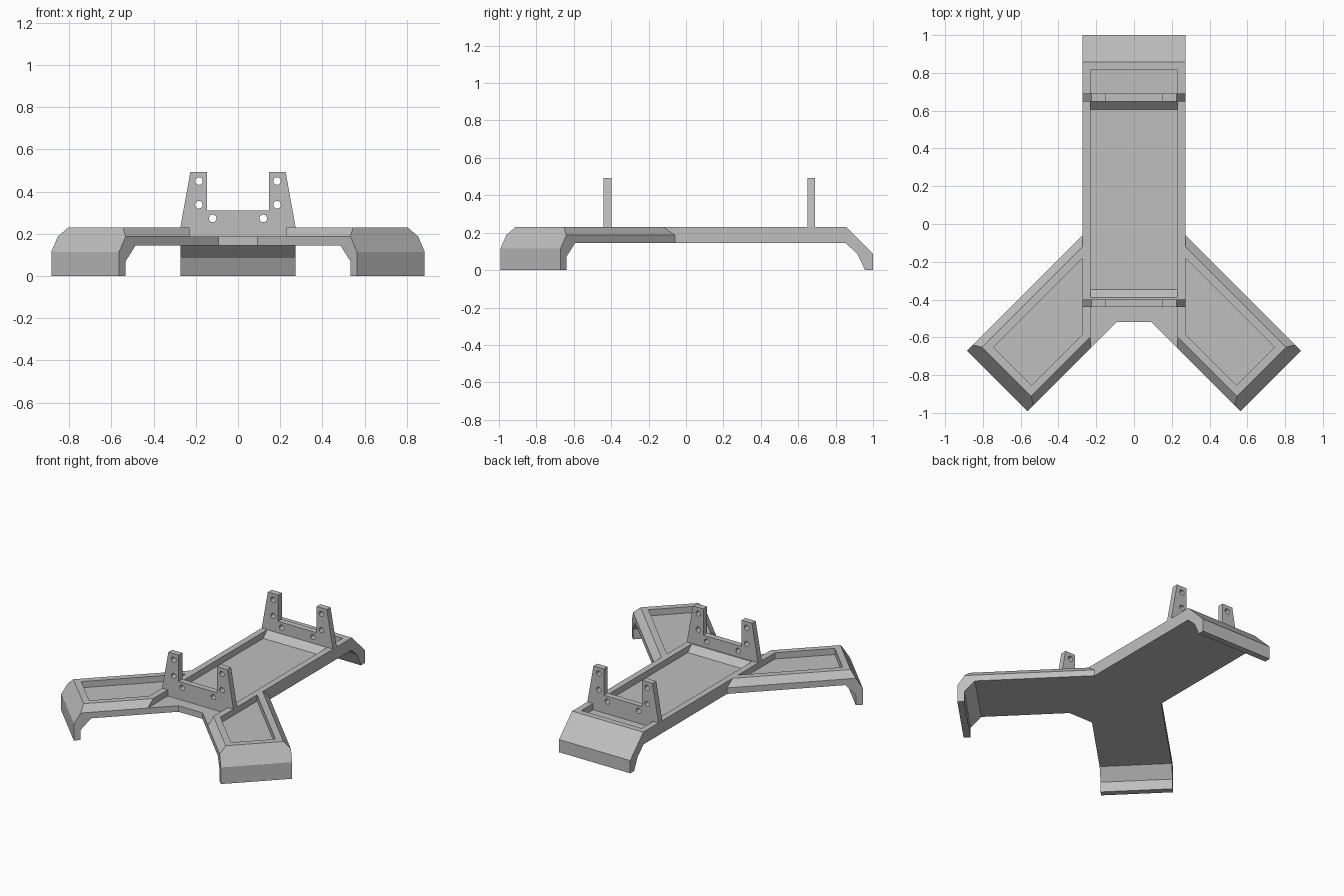
import bpy, bmesh, math
from mathutils import Vector, Matrix

if "Cube" in bpy.data.objects:
    bpy.data.objects.remove(bpy.data.objects["Cube"])

GREY = bpy.data.materials.new("plain grey")
GREY.diffuse_color = (0.52, 0.52, 0.52, 1)
GREY.use_nodes = True
GREY.node_tree.nodes["Principled BSDF"].inputs["Base Color"].default_value = GREY.diffuse_color
TOP, FLOOR, UNDER = 0.23, 0.187, 0.145      # deck levels
HALF, RIM = 0.273, 0.23                     # spine half width, inner rim
S = math.sqrt(0.5)


def prism(name, pts, place, a, b):
    """Extrude a closed 2D profile from depth a to b; place maps (p, q, depth) to xyz."""
    bm = bmesh.new()
    low = [bm.verts.new(place(p, q, a)) for p, q in pts]
    high = [bm.verts.new(place(p, q, b)) for p, q in pts]
    bm.faces.new(low)
    bm.faces.new(high)
    n = len(pts)
    for i in range(n):
        j = (i + 1) % n
        bm.faces.new((low[i], low[j], high[j], high[i]))
    bmesh.ops.recalc_face_normals(bm, faces=bm.faces)
    me = bpy.data.meshes.new(name)
    bm.to_mesh(me)
    bm.free()
    me.materials.append(GREY)
    ob = bpy.data.objects.new(name, me)
    bpy.context.collection.objects.link(ob)
    return ob


def combine(ob, other, operation):
    """Apply a boolean and remove the second object."""
    mod = ob.modifiers.new("cut", 'BOOLEAN')
    mod.operation, mod.object, mod.solver = operation, other, 'EXACT'
    bpy.context.view_layer.objects.active = ob
    bpy.ops.object.modifier_apply(modifier=mod.name)
    bpy.data.objects.remove(other)


def slice_off(ob, co, no):
    """Remove everything on the normal side of a plane and cap the cut."""
    bm = bmesh.new()
    bm.from_mesh(ob.data)
    geom = bm.verts[:] + bm.edges[:] + bm.faces[:]
    cut = bmesh.ops.bisect_plane(bm, geom=geom, plane_co=co, plane_no=no, clear_outer=True)
    edges = [e for e in cut['geom_cut'] if isinstance(e, bmesh.types.BMEdge)]
    bmesh.ops.contextual_create(bm, geom=edges)
    bmesh.ops.recalc_face_normals(bm, faces=bm.faces)
    bm.to_mesh(ob.data)
    bm.free()


def along_y(y, z, x):
    return (x, y, z)


def upright(x, y, z):
    return (x, y, z)


def facing_front(x, z, y):
    return (x, y, z)


# Spine with its sloping rear foot
frame = prism("frame", [(-0.44, UNDER), (-0.44, TOP), (0.857, TOP), (1.0, 0.088), (1.0, 0),
                        (0.957, 0), (0.917, 0.086), (0.853, UNDER)], along_y, -HALF, HALF)
# Long recess with ramped ends, and the short recess behind the rear bracket
combine(frame, prism("recess", [(-0.347, FLOOR), (-0.39, TOP), (-0.39, 0.3), (0.648, 0.3),
                                (0.648, TOP), (0.605, FLOOR)], along_y, -RIM, RIM), 'DIFFERENCE')
combine(frame, prism("rear_recess", [(0.69, FLOOR), (0.69, 0.3), (0.816, 0.3), (0.816, FLOOR)],
                     along_y, -RIM, RIM), 'DIFFERENCE')

# Low apron joining the two front legs
apron = [(-RIM, -0.3), (-RIM, -0.658), (-0.092, -0.52), (0.092, -0.52), (RIM, -0.658), (RIM, -0.3)]
combine(frame, prism("apron", apron, upright, UNDER, FLOOR), 'UNION')

# Diagonal front legs, running outward (u) with an offset width (v)
V0, V1 = -0.151, 0.303
for side in (-1, 1):
    def leg_space(u, z, v):
        return (side * (u - v) * S, -(u + v) * S, z)

    def leg_flat(u, v, z):
        return leg_space(u, z, v)

    leg = prism("leg", [(0.0, UNDER), (0.0, TOP), (1.03, TOP), (1.1, 0.115), (1.1, 0),
                        (1.056, 0), (1.056, 0.07), (0.989, UNDER)], leg_space, V0, V1)
    # chamfered long edges
    for v, out in ((V0, -1), (V1, 1)):
        normal = Vector(leg_space(0, 1, out))
        slice_off(leg, Vector(leg_space(0.5, FLOOR, v)), normal.normalized())
    slice_off(leg, Vector((side * RIM, 0, 0)), Vector((-side, 0, 0)))
    # recess stopping at the spine wall
    pocket = prism("pocket", [(0, -0.065), (0.987, -0.065), (0.987, 0.219), (0, 0.219)],
                   leg_flat, FLOOR, 0.3)
    slice_off(pocket, Vector((side * HALF, 0, 0)), Vector((-side, 0, 0)))
    combine(leg, pocket, 'DIFFERENCE')
    combine(frame, leg, 'UNION')

# Merge coplanar faces
bm = bmesh.new()
bm.from_mesh(frame.data)
bmesh.ops.remove_doubles(bm, verts=bm.verts, dist=0.0002)
bmesh.ops.dissolve_limit(bm, angle_limit=0.01, verts=bm.verts, edges=bm.edges)
bm.to_mesh(frame.data)
bm.free()

# Upright brackets with two drilled ears
half = [(HALF, TOP), (0.226, 0.492), (0.147, 0.492), (0.147, 0.31)]
outline = half + [(-x, z) for x, z in reversed(half)]
for name, y in (("front_bracket", -0.44), ("rear_bracket", 0.649)):
    bracket = prism(name, outline, facing_front, y, y + 0.041)
    for x, z in ((0.185, 0.45), (0.185, 0.338), (0.12, 0.273)):
        for s in (-1, 1):
            ring = [(s * x + 0.018 * math.cos(k * math.tau / 20),
                     z + 0.018 * math.sin(k * math.tau / 20)) for k in range(20)]
            combine(bracket, prism("drill", ring, facing_front, y - 0.05, y + 0.1), 'DIFFERENCE')
